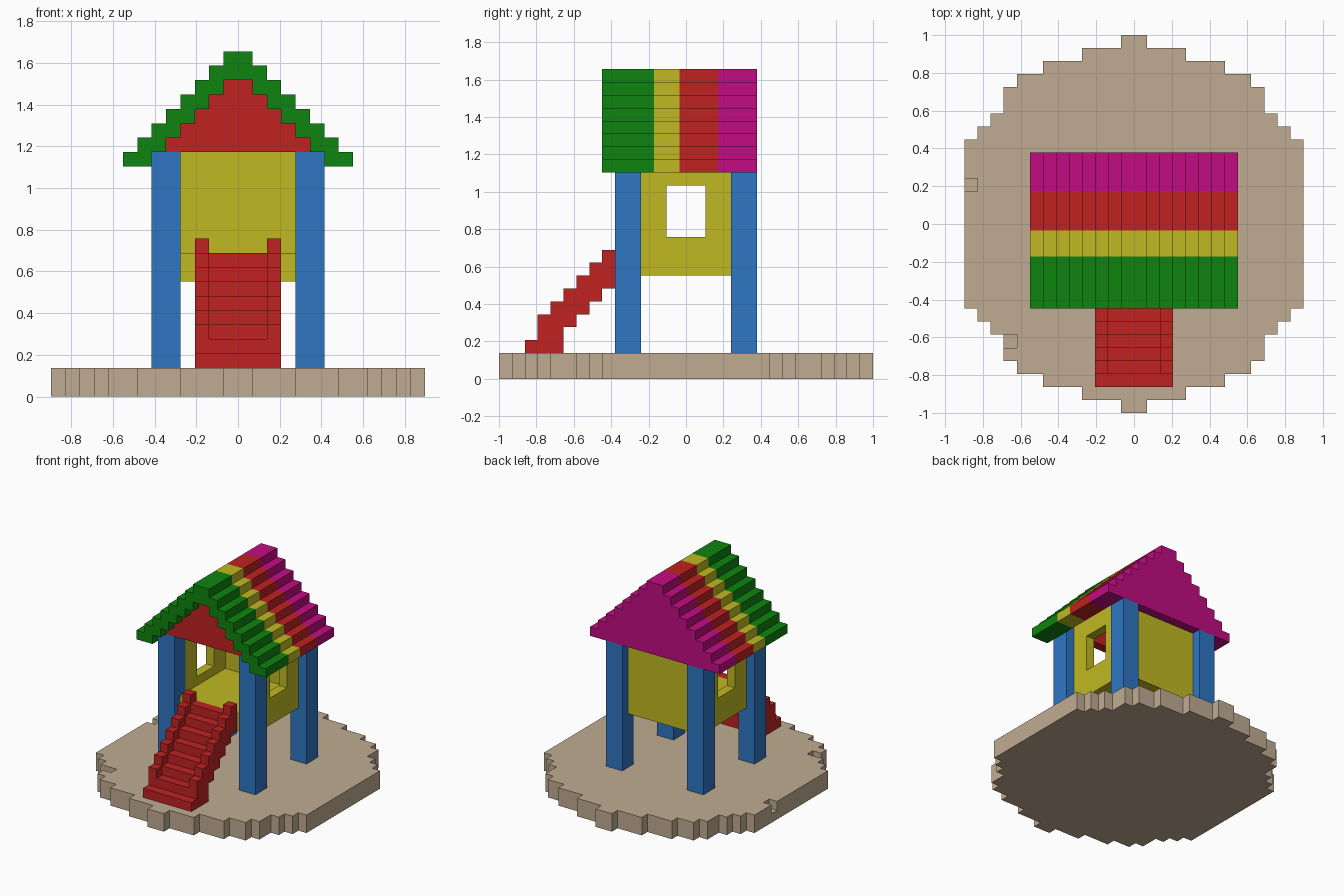
import bpy
import bmesh
from mathutils import Vector

U = 2 / 29  # size of one building block

default = bpy.data.objects.get("Cube")
if default:
    bpy.data.objects.remove(default, do_unlink=True)


def material(name, rgb):
    mat = bpy.data.materials.new(name)
    mat.use_nodes = True
    linear = [(c / 255 / 12.92) if c < 11 else ((c / 255 + 0.055) / 1.055) ** 2.4 for c in rgb]
    mat.diffuse_color = (*linear, 1)
    mat.node_tree.nodes["Principled BSDF"].inputs["Base Color"].default_value = (*linear, 1)
    return mat


TAN = material("sand_tan", (192, 172, 146))
BLUE = material("post_blue", (46, 118, 196))
YELLOW = material("wall_yellow", (192, 186, 34))
RED = material("bright_red", (192, 34, 34))
GREEN = material("leaf_green", (15, 132, 15))
MAGENTA = material("magenta", (194, 12, 130))


def finish(name, bm, mat):
    bmesh.ops.recalc_face_normals(bm, faces=bm.faces)
    bmesh.ops.scale(bm, vec=(U, U, U), verts=bm.verts)
    mesh = bpy.data.meshes.new(name)
    bm.to_mesh(mesh)
    bm.free()
    mesh.materials.append(mat)
    obj = bpy.data.objects.new(name, mesh)
    bpy.context.collection.objects.link(obj)
    return obj


def boxes(name, mat, *ranges):
    """Boxes given as (x0, x1, y0, y1, z0, z1) in blocks, in one mesh."""
    bm = bmesh.new()
    for x0, x1, y0, y1, z0, z1 in ranges:
        verts = bmesh.ops.create_cube(bm, size=1)["verts"]
        bmesh.ops.scale(bm, vec=(x1 - x0, y1 - y0, z1 - z0), verts=verts)
        bmesh.ops.translate(bm, vec=((x0 + x1) / 2, (y0 + y1) / 2, (z0 + z1) / 2), verts=verts)
    return finish(name, bm, mat)


def stepped(name, mat, axes, start, columns, low, high):
    """Extrude a stepped outline made of one-block columns (bottom, top).
    axes = the column axis, the height axis and the extrusion axis."""
    upper, lower = [], []
    for i, (bottom, top) in enumerate(columns):
        upper += [(start + i, top), (start + i + 1, top)]
        lower += [(start + i, bottom), (start + i + 1, bottom)]
    outline = []
    for p in upper + lower[::-1]:
        if not outline or p != outline[-1]:
            outline.append(p)
    bm = bmesh.new()
    verts = []
    for a, b in outline:
        co = Vector()
        co["xyz".index(axes[0])] = a
        co["xyz".index(axes[1])] = b
        co["xyz".index(axes[2])] = low
        verts.append(bm.verts.new(co))
    face = bm.faces.new(verts)
    shift = Vector()
    shift["xyz".index(axes[2])] = high - low
    out = bmesh.ops.extrude_face_region(bm, geom=[face], use_keep_orig=True)
    bmesh.ops.translate(bm, vec=shift, verts=[v for v in out["geom"] if isinstance(v, bmesh.types.BMVert)])
    bmesh.ops.dissolve_limit(bm, angle_limit=0.01, verts=bm.verts, edges=bm.edges)
    return finish(name, bm, mat)


def mirrored(half):
    return half[::-1] + half


# Round ground slab: full lower layer, upper layer with two missing edge blocks
depths = [14.5] + [13.5] * 3 + [12.5] * 3 + [11.5] * 2 + [10.5, 8.5, 7.5, 6.5]
slab = mirrored([(-d, d) for d in depths])
stepped("ground_lower", TAN, "xyz", -13, slab, 0, 1)
top_slab = slab[1:]
top_slab[2] = (-8.5, top_slab[2][1])
# The column beside the corner notch
top_slab[2] = slab[3]
notch_x = -10
top_slab[notch_x + 12] = (-8.5, slab[notch_x + 13][1])
stepped("ground_upper", TAN, "xyz", -12, top_slab, 1, 2)
boxes("ground_edge", TAN, (-13, -12, -6.5, 2.5, 1, 2), (-13, -12, 3.5, 6.5, 1, 2),
      (-10, -9, -10.5, -9.5, 1, 2))

# Posts
for side, x in (("right", -6), ("left", 4)):
    boxes("front_post_" + side, BLUE, (x, x + 2, -5.5, -3.5, 2, 17))
    boxes("back_post_" + side, BLUE, (x, x + 2, 3.5, 5.5, 2, 16))

# Cabin: floor, back wall, side walls around square windows
boxes("floor", YELLOW, (-4, 4, -4.5, 3.5, 8, 10))
boxes("back_wall", YELLOW, (-4, 4, 3.5, 4.5, 8, 17))
for side, x in (("right", -5), ("left", 4)):
    boxes("side_wall_" + side, YELLOW,
          (x, x + 1, -3.5, 3.5, 8, 11), (x, x + 1, -3.5, 3.5, 15, 17),
          (x, x + 1, -3.5, -1.5, 11, 15), (x, x + 1, 1.5, 3.5, 11, 15))

# Stepped roof in coloured bands
roof = mirrored([(max(16, 22 - a), 24 - a) for a in range(8)])
for name, mat, y0, y1 in (("green", GREEN, -6.5, -2.5), ("yellow", YELLOW, -2.5, -0.5),
                          ("red", RED, -0.5, 2.5), ("magenta", MAGENTA, 2.5, 5.5)):
    stepped("roof_band_" + name, mat, "xzy", -8, roof, y0, y1)

# Gables
stepped("front_gable", RED, "xzy", -5, mirrored([(17, 22 - a) for a in range(5)]), -5.5, -4.5)
stepped("back_gable", MAGENTA, "xzy", -6, mirrored([(16, 22 - a) for a in range(6)]), 4.5, 5.5)

# Stairs with stepped rails
bottoms = [2, 2, 2, 4, 5, 6, 7, 8]
treads = [(b, 3 + i) for i, b in enumerate(bottoms)]
rails = [(b, t + 1 if i else t) for i, (b, t) in enumerate(treads)]
stepped("stair_treads", RED, "yzx", -12.5, treads, -2, 2)
for side, x in (("right", -3), ("left", 2)):
    stepped("stair_rail_" + side, RED, "yzx", -12.5, rails, x, x + 1)
